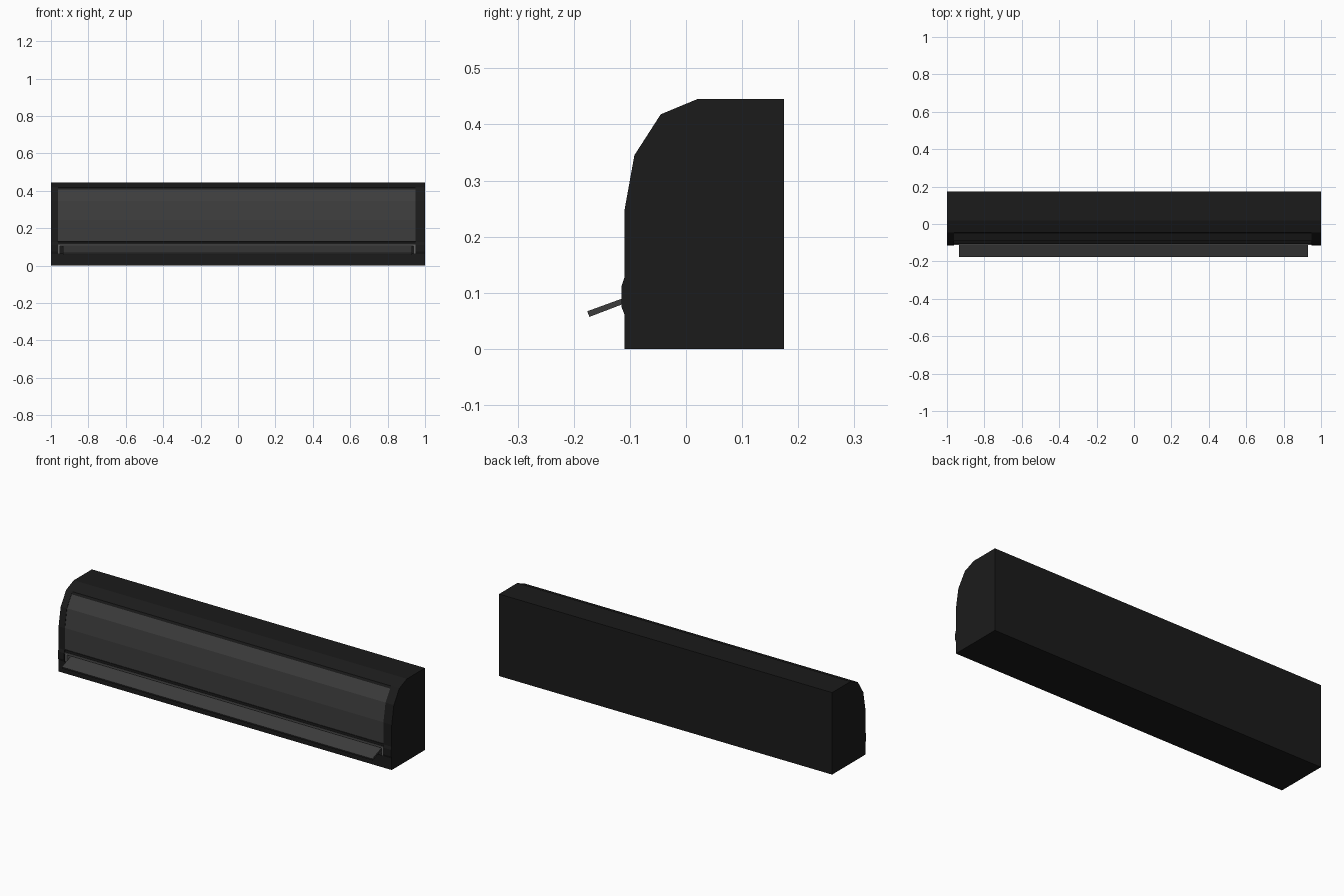
import bpy, bmesh

if "Cube" in bpy.data.objects:
    bpy.data.objects.remove(bpy.data.objects["Cube"])


def material(name, v):
    m = bpy.data.materials.new(name)
    m.diffuse_color = (v, v, v, 1)
    m.use_nodes = True
    m.node_tree.nodes["Principled BSDF"].inputs["Base Color"].default_value = m.diffuse_color
    return m


BLACK = material("black_shell", 0.011)
GREY = material("dark_grey_panel", 0.045)
LIGHT = material("grey_trim", 0.12)


def prism(name, profile, x0, x1, mat):
    """Extrude a closed (y, z) profile along x."""
    bm = bmesh.new()
    face = bm.faces.new([bm.verts.new((x0, y, z)) for y, z in profile])
    ext = bmesh.ops.extrude_face_region(bm, geom=[face])
    moved = [v for v in ext["geom"] if isinstance(v, bmesh.types.BMVert)]
    bmesh.ops.translate(bm, verts=moved, vec=(x1 - x0, 0, 0))
    bmesh.ops.recalc_face_normals(bm, faces=bm.faces)
    mesh = bpy.data.meshes.new(name)
    bm.to_mesh(mesh)
    bm.free()
    mesh.materials.append(mat)
    obj = bpy.data.objects.new(name, mesh)
    bpy.context.collection.objects.link(obj)
    return obj


XL, XR = -0.963, 0.95            # panel and outlet extents
BACK_TOP = [(0.175, 0), (0.175, 0.445), (0.02, 0.445), (-0.045, 0.418)]
CURVE = [(-0.045, 0.418), (-0.092, 0.345), (-0.11, 0.245), (-0.11, 0.126)]

# End sections, with the small bulge beside the outlet
end_profile = BACK_TOP + CURVE[1:] + [(-0.115, 0.111), (-0.115, 0.075),
                                      (-0.11, 0.062), (-0.11, 0)]
prism("left_end", end_profile, -1, XL, BLACK)
prism("right_end", end_profile, XR, 1, BLACK)

# Middle section, stepped back behind the panel and notched for the outlet
step = [(y + 0.012, z) for y, z in CURVE[1:]]
notch = [(-0.098, 0.128), (-0.106, 0.126), (-0.106, 0.112), (-0.065, 0.112),
         (-0.065, 0.064), (-0.11, 0.064), (-0.11, 0)]
prism("middle_body", BACK_TOP + step[:-1] + notch, XL, XR, BLACK)

# Faceted front panel
inner = [(y + 0.014, z) for y, z in reversed(CURVE)]
outer = [(y + 0.002, z) for y, z in CURVE[:-1]] + [(-0.108, 0.129)]
inner[0] = (inner[0][0], 0.129)
prism("front_panel", outer + inner, XL, XR, GREY)

# Outlet trim: top rail and two end pieces
prism("outlet_top_trim", [(-0.111, 0.112), (-0.111, 0.104), (-0.066, 0.104),
                          (-0.066, 0.112)], XL, XR, LIGHT)
trim = [(-0.110, 0.104), (-0.110, 0.065), (-0.066, 0.065), (-0.066, 0.104)]
prism("outlet_left_trim", trim, XL, XL + 0.012, LIGHT)
prism("outlet_right_trim", trim, XR - 0.012, XR, LIGHT)

# Tilted air louver
prism("louver", [(-0.176, 0.067), (-0.172, 0.057), (-0.07, 0.096),
                 (-0.074, 0.104)], -0.935, 0.93, GREY)
